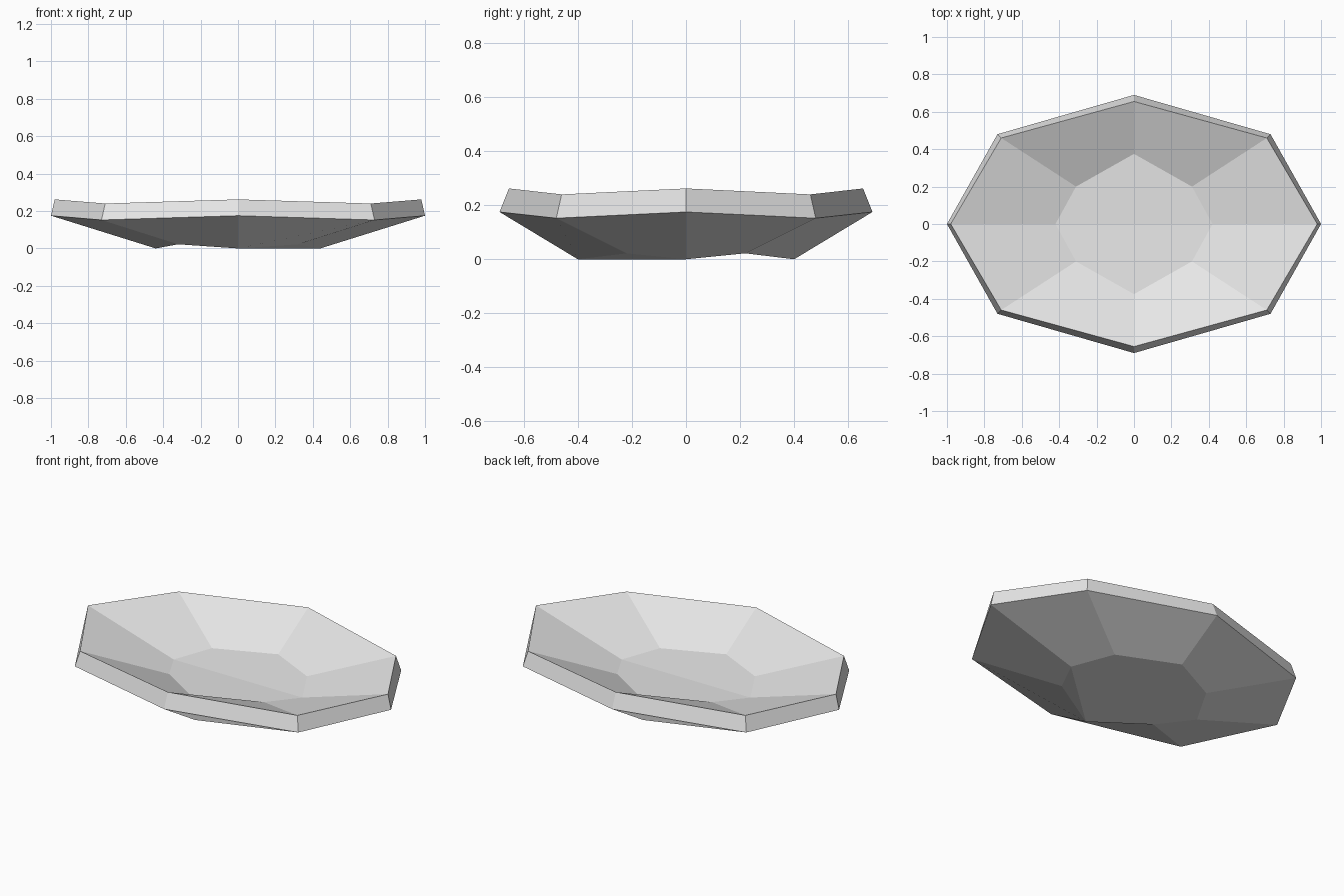
import bpy
import bmesh

cube = bpy.data.objects.get("Cube")
if cube:
    bpy.data.objects.remove(cube, do_unlink=True)

# Single pale grey colour
grey = bpy.data.materials.new("pale_grey")
grey.use_nodes = True
colour = (0.8, 0.8, 0.8, 1)
grey.diffuse_color = colour
grey.node_tree.nodes["Principled BSDF"].inputs["Base Color"].default_value = colour

bm = bmesh.new()


def ring(side, front, diag_x, diag_y, z_axis, z_diag):
    """Eight-sided ring, counter-clockwise from +x, with wavy height."""
    points = [(side, 0, z_axis), (diag_x, diag_y, z_diag),
              (0, front, z_axis), (-diag_x, diag_y, z_diag)]
    points += [(-x, -y, z) for x, y, z in points]
    return [bm.verts.new(p) for p in points]


def bridge(lower, upper):
    for i in range(len(lower)):
        j = (i + 1) % len(lower)
        bm.faces.new((lower[i], lower[j], upper[j], upper[i]))


# Foot, shoulder, lip and inner floor of the dish
foot = ring(0.44, 0.40, 0.32, 0.22, 0.0, 0.022)
shoulder = ring(1.0, 0.69, 0.73, 0.48, 0.175, 0.152)
lip = ring(0.98, 0.655, 0.71, 0.46, 0.262, 0.24)
floor = ring(0.42, 0.375, 0.31, 0.20, 0.092, 0.112)
for lower, upper in ((foot, shoulder), (shoulder, lip), (lip, floor)):
    bridge(lower, upper)

# Floor folded along its long axis, underside with one folded corner
bm.faces.new(floor[:5])
bm.faces.new(floor[4:] + floor[:1])
bm.faces.new((foot[0], foot[7], foot[6]))
bm.faces.new(foot[6::-1])

bm.normal_update()
mesh = bpy.data.meshes.new("dish")
bm.to_mesh(mesh)
bm.free()
mesh.materials.append(grey)
dish = bpy.data.objects.new("dish", mesh)
bpy.context.collection.objects.link(dish)
